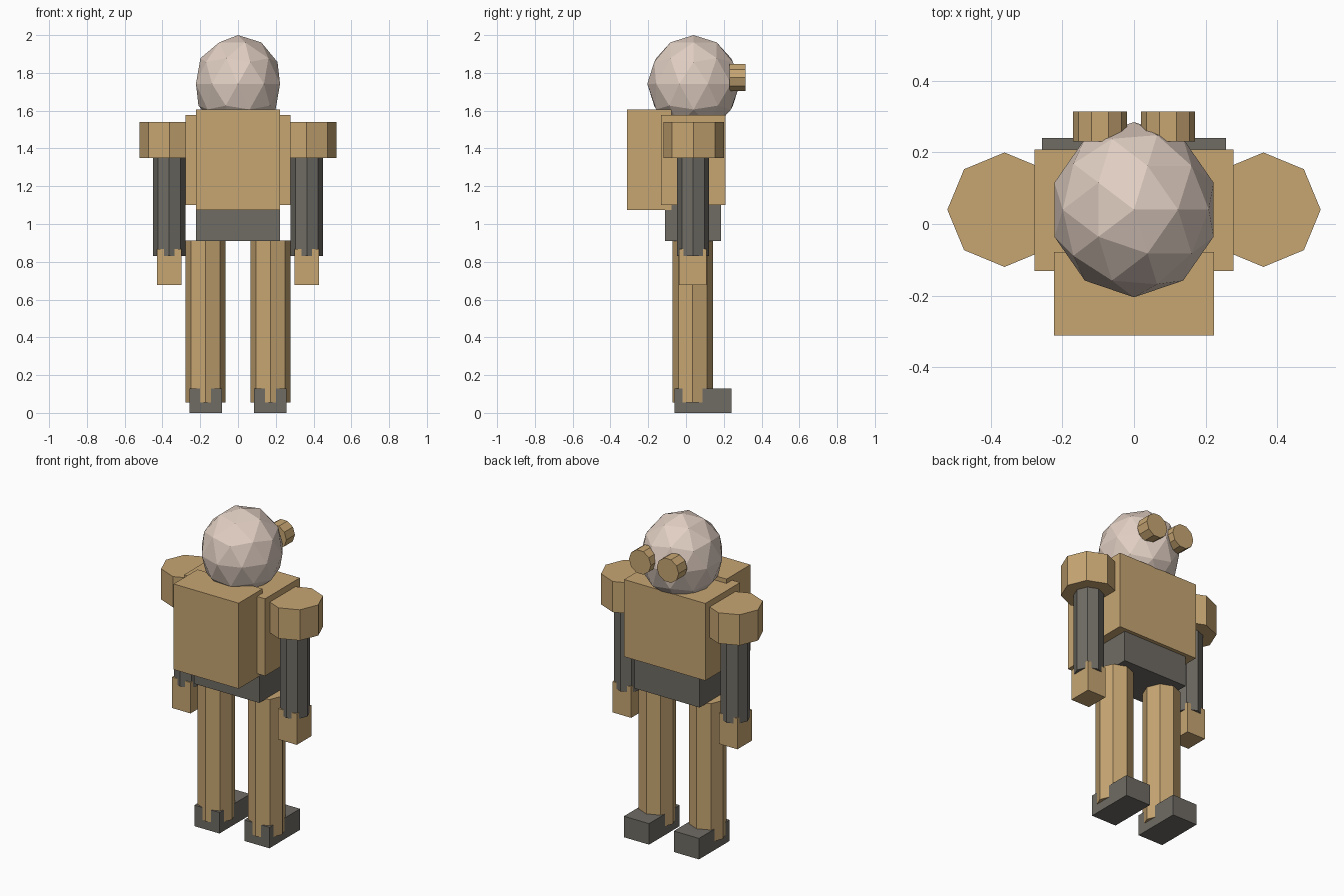
import bpy
from math import pi

if "Cube" in bpy.data.objects:
    bpy.data.objects.remove(bpy.data.objects["Cube"])


def material(name, rgb):
    m = bpy.data.materials.new(name)
    m.diffuse_color = (*rgb, 1)
    m.use_nodes = True
    m.node_tree.nodes["Principled BSDF"].inputs["Base Color"].default_value = m.diffuse_color
    return m


TAN = material("tan_armour", (0.57, 0.38, 0.17))
DARK = material("dark_grey", (0.16, 0.15, 0.13))
PALE = material("pale_head", (0.75, 0.62, 0.54))


def finish(name, mat):
    ob = bpy.context.object
    ob.name = name
    ob.data.materials.append(mat)
    bpy.ops.object.transform_apply(location=False, rotation=True, scale=True)


def box(name, mat, x, y, z):
    """Box from (min, max) ranges on each axis."""
    r = (x, y, z)
    bpy.ops.mesh.primitive_cube_add(size=1, location=[(a + b) / 2 for a, b in r])
    bpy.context.object.scale = [b - a for a, b in r]
    finish(name, mat)


def prism(name, mat, sides, radius, x, y, z):
    """Upright prism with a corner pointing along x."""
    bpy.ops.mesh.primitive_cylinder_add(vertices=sides, radius=radius, depth=z[1] - z[0],
                                        location=(x, y, (z[0] + z[1]) / 2))
    bpy.context.object.rotation_euler.z = pi / 2
    finish(name, mat)


# Torso, front pack and hips
box("torso", TAN, (-0.278, 0.278), (-0.132, 0.208), (1.10, 1.578))
box("front_pack", TAN, (-0.223, 0.223), (-0.312, -0.078), (1.075, 1.605))
box("hips", DARK, (-0.223, 0.223), (-0.11, 0.185), (0.91, 1.12))

# Faceted head
bpy.ops.mesh.primitive_ico_sphere_add(subdivisions=2, radius=1, location=(0, 0.04, 1.742))
bpy.context.object.scale = (0.234, 0.245, 0.258)
finish("head", PALE)

for s, side in ((-1, "left"), (1, "right")):
    # Short tubular eyepiece pointing along +y
    bpy.ops.mesh.primitive_cylinder_add(vertices=10, radius=0.075, depth=0.084,
                                        location=(s * 0.095, 0.273, 1.775))
    bpy.context.object.rotation_euler = (pi / 2, pi / 2, 0)
    finish(side + "_eyepiece", TAN)

    # Arm
    prism(side + "_shoulder", TAN, 8, 0.16, s * 0.362, 0.04, (1.35, 1.54))
    prism(side + "_arm", DARK, 8, 0.085, s * 0.364, 0.038, (0.83, 1.37))
    x = s * 0.364
    box(side + "_hand", TAN, (x - 0.064, x + 0.064), (-0.036, 0.108), (0.677, 0.868))

    # Leg
    prism(side + "_leg", TAN, 8, 0.107, s * 0.172, 0.035, (0.055, 0.912))
    x = s * 0.171
    box(side + "_foot", DARK, (x - 0.086, x + 0.086), (-0.06, 0.24), (0, 0.13))
